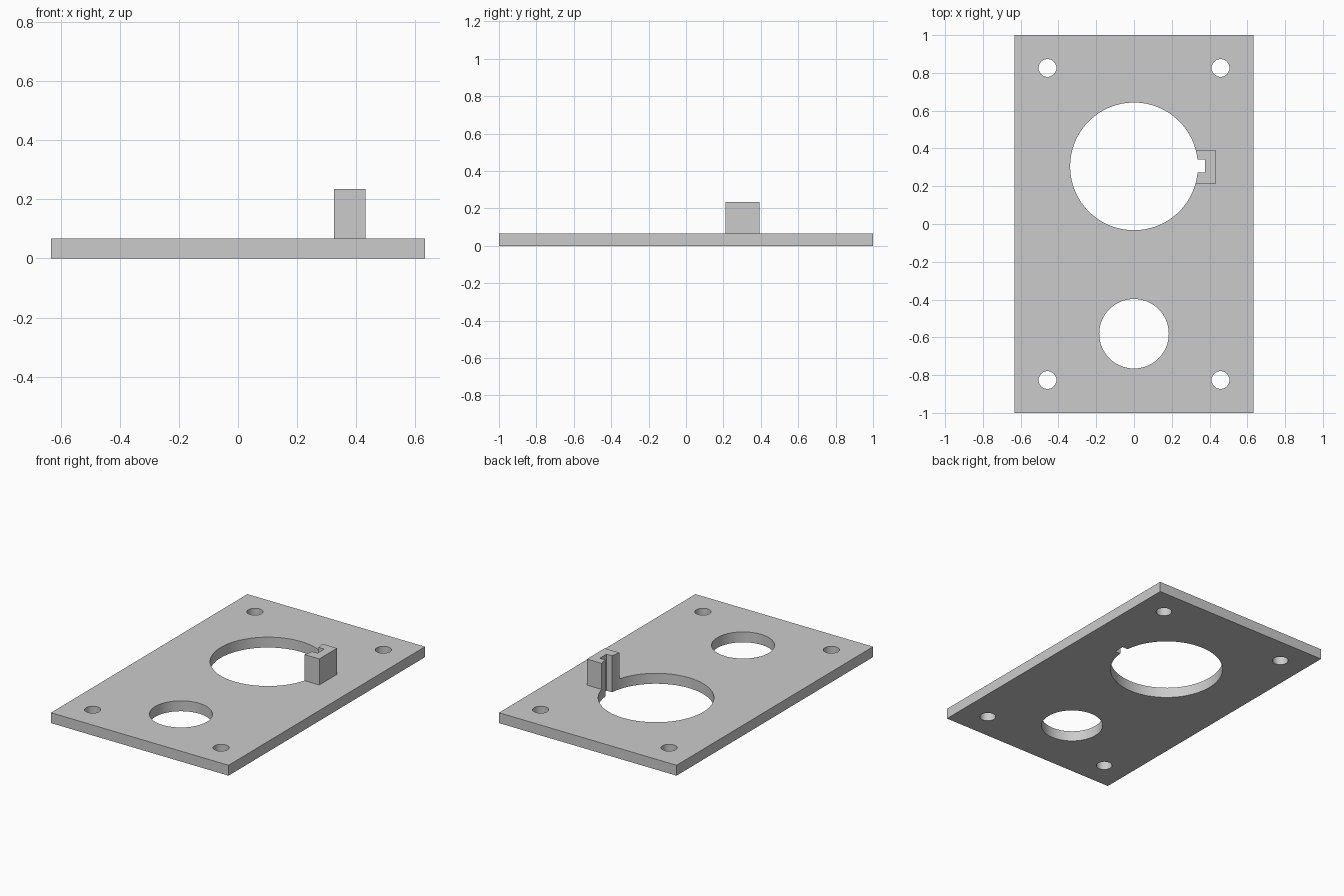
import bpy
import math

# Remove the default cube
cube = bpy.data.objects.get("Cube")
if cube:
    bpy.data.objects.remove(cube, do_unlink=True)

HALF_W, HALF_L, THICK, TOP = 0.633, 1.0, 0.067, 0.235
BIG_Y, BIG_R = 0.305, 0.338

grey = bpy.data.materials.new("plain grey")
grey.use_nodes = True
colour = (0.6, 0.6, 0.6, 1)
grey.diffuse_color = colour
grey.node_tree.nodes["Principled BSDF"].inputs["Base Color"].default_value = colour


def box(name, x, y, z):
    """Box spanning the (low, high) pairs x, y and z."""
    bpy.ops.mesh.primitive_cube_add(size=1)
    ob = bpy.context.object
    ob.name = name
    for v in ob.data.vertices:
        v.co = [lo if c < 0 else hi for c, (lo, hi) in zip(v.co, (x, y, z))]
    ob.data.materials.append(grey)
    return ob


def drill(name, x, y, radius, sides):
    bpy.ops.mesh.primitive_cylinder_add(vertices=sides, radius=radius, depth=1, location=(x, y, 0))
    ob = bpy.context.object
    ob.name = name
    ob.data.materials.append(grey)
    return ob


def combine(target, tool, operation):
    tool.hide_render = True
    mod = target.modifiers.new(operation.lower(), "BOOLEAN")
    mod.operation, mod.solver, mod.object = operation, "EXACT", tool
    bpy.context.view_layer.objects.active = target
    bpy.ops.object.modifier_apply(modifier=mod.name)
    bpy.data.objects.remove(tool, do_unlink=True)


# Flat plate with the raised key block beside the large opening
plate = box("mounting_plate", (-HALF_W, HALF_W), (-HALF_L, HALF_L), (0, THICK))
block = box("key_block", (0.25, 0.431), (0.212, 0.393), (THICK / 2, TOP))
combine(plate, block, "UNION")

# Large opening, its key slot, and the small opening
combine(plate, drill("large_opening", 0, BIG_Y, BIG_R, 96), "DIFFERENCE")
combine(plate, box("key_slot", (0.2, 0.376), (0.272, 0.341), (-0.5, 0.5)), "DIFFERENCE")
combine(plate, drill("small_opening", 0, -0.581, 0.184, 72), "DIFFERENCE")

# Corner screw holes
for sx in (-1, 1):
    for sy in (-1, 1):
        combine(plate, drill("screw_hole", sx * 0.458, sy * 0.826, 0.047, 40), "DIFFERENCE")

# Smooth hole walls, crisp edges
bpy.ops.object.select_all(action="DESELECT")
plate.select_set(True)
bpy.context.view_layer.objects.active = plate
bpy.ops.object.shade_smooth_by_angle(angle=math.radians(30))
